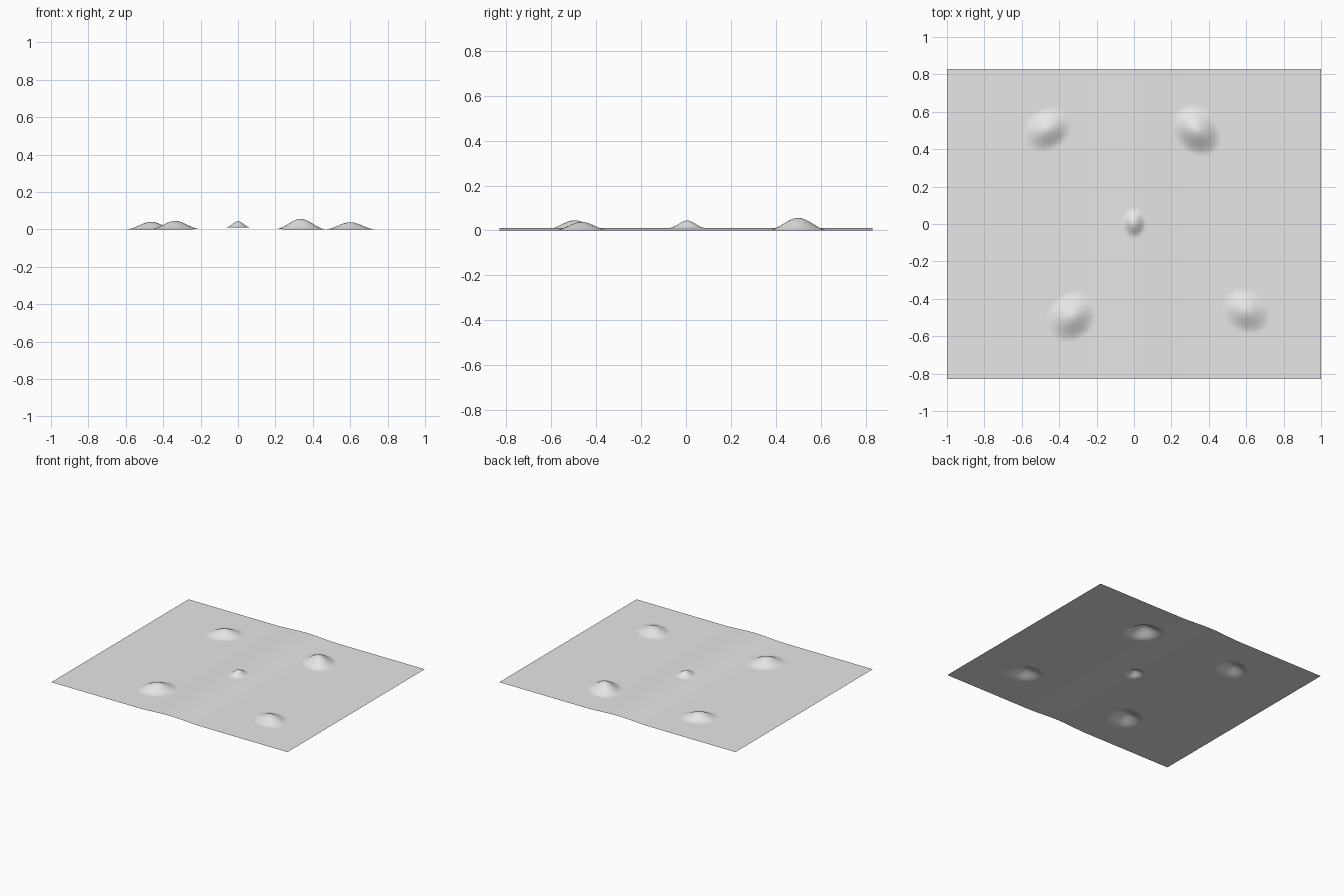
import bpy, bmesh, math

cube = bpy.data.objects.get("Cube")
if cube:
    bpy.data.objects.remove(cube, do_unlink=True)

HALF_X, HALF_Y = 1.0, 0.83
RIDGE_HEIGHT, RIDGE_WIDTH = 0.011, 0.27

# Mounds: centre x, centre y, long radius, short radius, tilt in degrees, height
MOUNDS = [
    (-0.465, 0.505, 0.14, 0.11, 30, 0.04),
    (0.335, 0.50, 0.15, 0.12, -45, 0.056),
    (-0.335, -0.495, 0.145, 0.125, 45, 0.045),
    (0.60, -0.465, 0.14, 0.115, -30, 0.038),
    (0.0, 0.005, 0.08, 0.065, 90, 0.033),
]


def falloff(r):
    """Smooth bell: one at the centre, zero at the rim."""
    d = max(0.0, 1.0 - r)
    return d * d * (3 - 2 * d)


def height(x, y):
    z = RIDGE_HEIGHT * falloff(abs(x) / RIDGE_WIDTH)
    for cx, cy, a, b, tilt, top in MOUNDS:
        t = math.radians(tilt)
        u = (x - cx) * math.cos(t) + (y - cy) * math.sin(t)
        v = (y - cy) * math.cos(t) - (x - cx) * math.sin(t)
        z += top * falloff(math.hypot(u / a, v / b))
    return z


# Ground sheet with a gentle ridge and five raised mounds
bm = bmesh.new()
bmesh.ops.create_grid(bm, x_segments=200, y_segments=166, size=1.0)
for v in bm.verts:
    v.co.x *= HALF_X
    v.co.y *= HALF_Y
    v.co.z = height(v.co.x, v.co.y)
for f in bm.faces:
    f.smooth = True
mesh = bpy.data.meshes.new("ground_sheet")
bm.to_mesh(mesh)
bm.free()

# Plain grey surface
grey = bpy.data.materials.new("plain_grey")
grey.use_nodes = True
colour = (0.8, 0.8, 0.8, 1.0)
grey.diffuse_color = colour
grey.node_tree.nodes["Principled BSDF"].inputs["Base Color"].default_value = colour
mesh.materials.append(grey)

ground = bpy.data.objects.new("ground_sheet", mesh)
bpy.context.collection.objects.link(ground)
